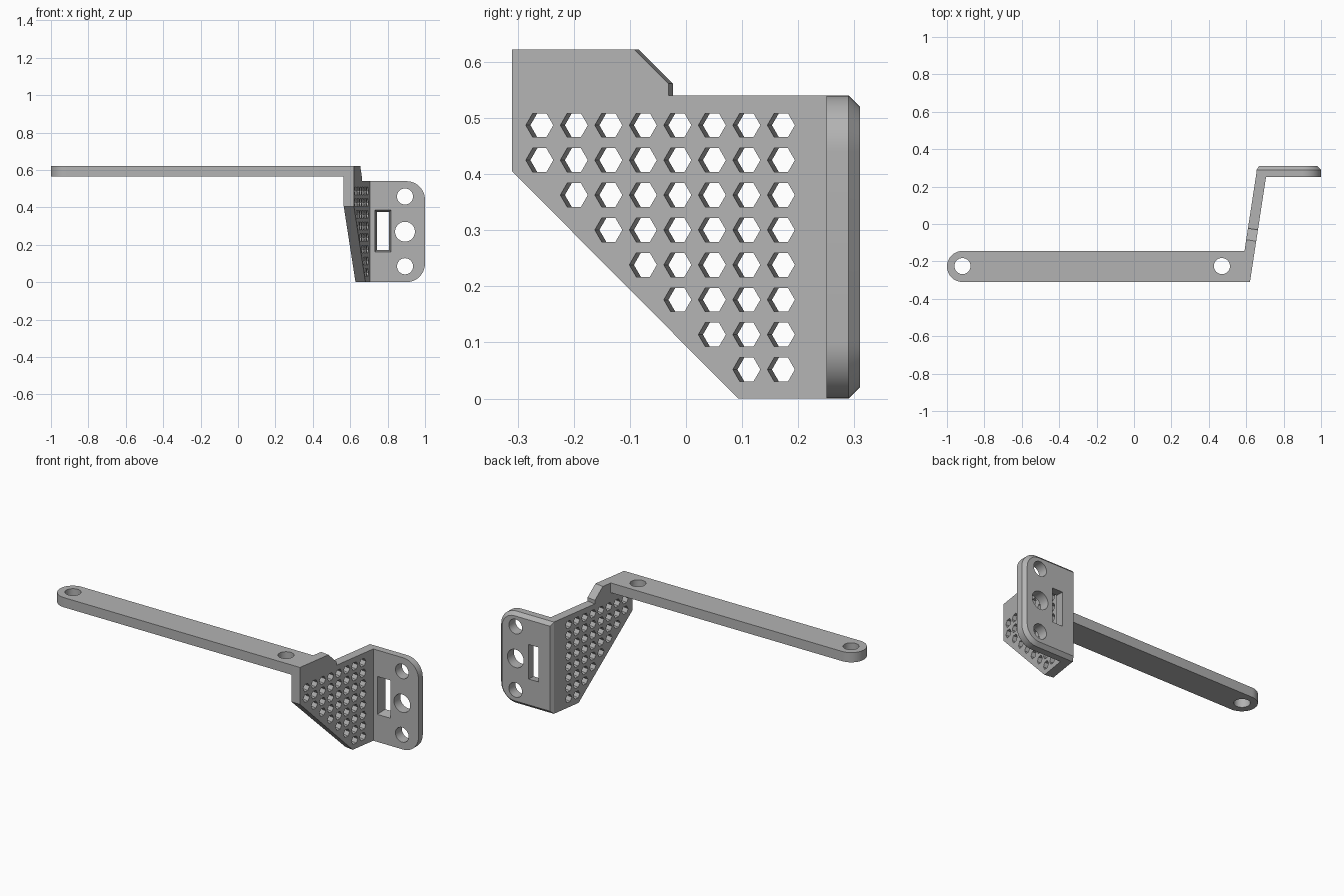
import bpy, bmesh, math
from mathutils import Vector

cube = bpy.data.objects.get("Cube")
if cube:
    bpy.data.objects.remove(cube, do_unlink=True)

grey = bpy.data.materials.new("plain grey")
grey.use_nodes = True
colour = (0.45, 0.45, 0.45, 1)
grey.diffuse_color = colour
grey.node_tree.nodes["Principled BSDF"].inputs["Base Color"].default_value = colour


def loft(bm, rings):
    """Closed solid through matching rings of points."""
    loops = [[bm.verts.new(p) for p in ring] for ring in rings]
    n = len(loops[0])
    bm.faces.new(loops[0])
    bm.faces.new(loops[-1])
    for a, b in zip(loops, loops[1:]):
        for i in range(n):
            j = (i + 1) % n
            bm.faces.new((a[i], a[j], b[j], b[i]))


def make(name, solids):
    bm = bmesh.new()
    for rings in solids:
        loft(bm, rings)
    bmesh.ops.recalc_face_normals(bm, faces=bm.faces)
    mesh = bpy.data.meshes.new(name)
    bm.to_mesh(mesh)
    bm.free()
    mesh.materials.append(grey)
    obj = bpy.data.objects.new(name, mesh)
    bpy.context.collection.objects.link(obj)
    return obj


def cut(obj, solids):
    cutter = make("cutter", solids)
    cutter.hide_render = True
    mod = obj.modifiers.new("holes", 'BOOLEAN')
    mod.operation = 'DIFFERENCE'
    mod.solver = 'EXACT'
    mod.object = cutter
    bpy.ops.object.select_all(action='DESELECT')
    bpy.context.view_layer.objects.active = obj
    obj.select_set(True)
    bpy.ops.object.modifier_apply(modifier=mod.name)
    bpy.data.objects.remove(cutter, do_unlink=True)
    bpy.ops.object.shade_smooth_by_angle(angle=math.radians(25))


def arc(cx, cy, r, start, end, steps):
    return [(cx + r * math.cos(a), cy + r * math.sin(a))
            for a in (math.radians(start + (end - start) * i / steps) for i in range(steps + 1))]


def circle(cx, cy, r):
    return arc(cx, cy, r, 0, 360, 40)[:-1]


def flat(points, z):
    return [(x, y, z) for x, y in points]


def upright(points, y):
    return [(x, y, z) for x, z in points]


# Long arm with a round end and two holes
r = 0.083
outline = arc(-1 + r, -0.227, r, 90, 270, 24) + [(0.59, -0.31), (0.615, -0.144)]
arm = make("arm", [[flat(outline, 0.565), flat(outline, 0.622)]])
cut(arm, [[flat(circle(x, -0.225, 0.043), z) for z in (0.5, 0.7)] for x in (-0.917, 0.47)])

# Slanted web, thin across its own normal
slope = 0.153
across = Vector((-1, slope, 0)).normalized()
thick = 0.054


def on_web(y, z):
    return Vector((0.62 + slope * (y + 0.31), y, z))


profile = [(-0.31, 0.405), (-0.31, 0.622), (-0.092, 0.622), (-0.031, 0.561),
           (-0.031, 0.54), (0.285, 0.54), (0.285, 0), (0.093, 0)]
near = [on_web(y, z) for y, z in profile]
far = [p + across * thick for p in near]
for p, q in zip(near, far):
    if abs(p.y) > 0.28:                       # square ends at front and back
        q.x -= slope * (q.y - p.y)
        q.y = p.y
web = make("web", [[near, far]])

# Honeycomb holes in a stepped triangle
holes = []
for row in range(8):
    for col in range(max(0, row - 1), 8):
        ring = [on_web(-0.261 + 0.0615 * col + dy, 0.487 - 0.0622 * row + dz)
                for dy, dz in arc(0, 0, 0.0245, 0, 300, 5)]
        holes.append([[p + across * d for p in ring] for d in (-0.03, thick + 0.03)])
cut(web, holes)


# Mounting plate with rounded outer corners and a chamfered back rim
def plate_outline(inset):
    left, right, low, high = 0.656 + inset * 0.6, 1 - inset, inset, 0.54 - inset
    r = 0.1 - inset
    return ([(left, high), (left, low)] + arc(right - r, low + r, r, -90, 0, 12)
            + arc(right - r, high - r, r, 0, 90, 12))


plate = make("mounting_plate", [[upright(plate_outline(0), 0.25),
                                 upright(plate_outline(0), 0.29),
                                 upright(plate_outline(0.02), 0.31)]])


def slot(grow):
    return [(0.742 - grow, 0.172 - grow), (0.808 + grow, 0.172 - grow),
            (0.808 + grow, 0.375 + grow), (0.742 - grow, 0.375 + grow)]


# Three round holes and a tapered slot
bores = [[upright(circle(0.893, z, rad), y) for y in (0.2, 0.36)]
         for z, rad in ((0.085, 0.043), (0.27, 0.053), (0.458, 0.043))]
bores.append([upright(slot(0.012), 0.24), upright(slot(0.01), 0.25),
              upright(slot(0), 0.31), upright(slot(0), 0.33)])
cut(plate, bores)
